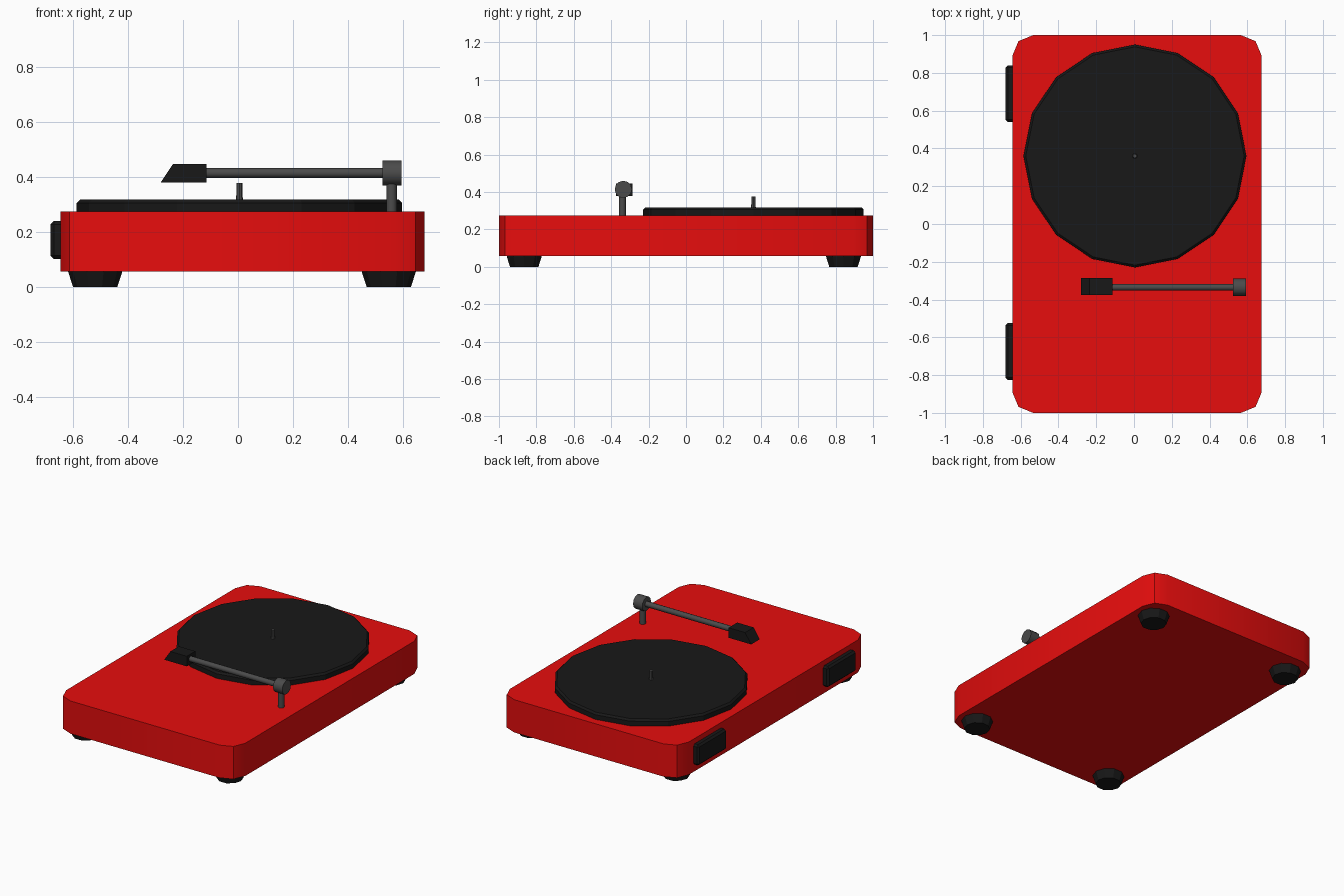
import bpy, bmesh
from math import cos, sin, pi
from mathutils import Matrix

if "Cube" in bpy.data.objects:
    bpy.data.objects.remove(bpy.data.objects["Cube"])


def material(name, color):
    m = bpy.data.materials.new(name)
    m.diffuse_color = (*color, 1)
    m.use_nodes = True
    m.node_tree.nodes["Principled BSDF"].inputs["Base Color"].default_value = m.diffuse_color
    return m


RED = material("red_lacquer", (0.8, 0.004, 0.004))
BLACK = material("black_plastic", (0.009, 0.009, 0.009))
METAL = material("dark_metal", (0.07, 0.07, 0.07))


def finish(name, bm, mat, loc=(0, 0, 0), smooth=True):
    bmesh.ops.recalc_face_normals(bm, faces=bm.faces)
    me = bpy.data.meshes.new(name)
    bm.to_mesh(me)
    bm.free()
    me.materials.append(mat)
    ob = bpy.data.objects.new(name, me)
    ob.location = loc
    bpy.context.collection.objects.link(ob)
    if smooth:
        bpy.ops.object.select_all(action='DESELECT')
        ob.select_set(True)
        bpy.context.view_layer.objects.active = ob
        bpy.ops.object.shade_smooth_by_angle(angle=0.7)
    return ob


def prism(name, points, depth, mat, matrix=Matrix(), loc=(0, 0, 0), smooth=True):
    """Extrude a flat outline along local z."""
    bm = bmesh.new()
    face = bm.faces.new([bm.verts.new((x, y, 0)) for x, y in points])
    ext = bmesh.ops.extrude_face_region(bm, geom=[face])["geom"]
    bmesh.ops.translate(bm, vec=(0, 0, depth),
                        verts=[v for v in ext if isinstance(v, bmesh.types.BMVert)])
    bm.transform(matrix)
    return finish(name, bm, mat, loc, smooth)


def lathe(name, profile, sides, mat, loc, matrix=Matrix(), smooth=True):
    """Stack rings of (radius, z) into a closed turned part."""
    bm = bmesh.new()
    rings = [[bm.verts.new((r * cos(2 * pi * i / sides), r * sin(2 * pi * i / sides), z))
              for i in range(sides)] for r, z in profile]
    for a, b in zip(rings, rings[1:]):
        for i in range(sides):
            j = (i + 1) % sides
            bm.faces.new((a[i], a[j], b[j], b[i]))
    bm.faces.new(rings[0])
    bm.faces.new(rings[-1])
    bm.transform(matrix)
    return finish(name, bm, mat, loc, smooth)


# Plinth with two-segment rounded corners
hx, hy, r = 0.66, 1.0, 0.11
outline = []
for k, (sx, sy) in enumerate([(1, 1), (-1, 1), (-1, -1), (1, -1)]):
    for s in range(3):
        a = (k + s / 2) * pi / 2
        outline.append((sx * (hx - r) + r * cos(a), sy * (hy - r) + r * sin(a)))
prism("plinth", outline, 0.218, RED, loc=(0.016, 0, 0.057))

# Tapered feet
for label, x in (("left", -0.518), ("right", 0.547)):
    for end, y in (("front", -0.865), ("back", 0.842)):
        lathe(f"{end}_{label}_foot", [(0.08, 0), (0.098, 0.055), (0.098, 0.062)], 10,
              BLACK, (x, y, 0), smooth=False)

# Chamfered side panels
for label, y in (("front", -0.675), ("back", 0.69)):
    bm = bmesh.new()
    bmesh.ops.create_cube(bm, size=1, matrix=Matrix.Diagonal((0.06, 0.3, 0.138, 1)))
    edges = [e for e in bm.edges if any(v.co.x < 0 for v in e.verts)]
    bmesh.ops.bevel(bm, geom=edges, offset=0.012, segments=1, affect='EDGES')
    finish(f"{label}_side_panel", bm, BLACK, (-0.65, y, 0.171), smooth=False)

# Platter and spindle
lathe("platter", [(0.59, 0.27), (0.59, 0.306), (0.578, 0.318)], 16, BLACK,
      (0.005, 0.36, 0), smooth=False)
lathe("spindle", [(0.014, 0.31), (0.011, 0.335), (0.011, 0.377)], 8, METAL, (0.005, 0.36, 0))

# Tonearm: post, pivot, tube and wedge-nosed headshell
ay, az = -0.335, 0.414
along_x = Matrix.Rotation(pi / 2, 4, 'Y')
lathe("tonearm_post", [(0.019, 0.27), (0.019, 0.4)], 10, METAL, (0.557, ay - 0.005, 0))
lathe("tonearm_pivot", [(0.046, 0), (0.046, 0.068)], 12, METAL, (0.525, ay, az), along_x)
lathe("tonearm_tube", [(0.018, 0), (0.018, 0.66)], 10, METAL, (-0.125, ay, az), along_x)
prism("headshell", [(-0.281, 0.379), (-0.115, 0.379), (-0.115, 0.446), (-0.236, 0.446)],
      0.09, BLACK, Matrix.Rotation(pi / 2, 4, 'X'), (0, ay + 0.05, 0), smooth=False)
